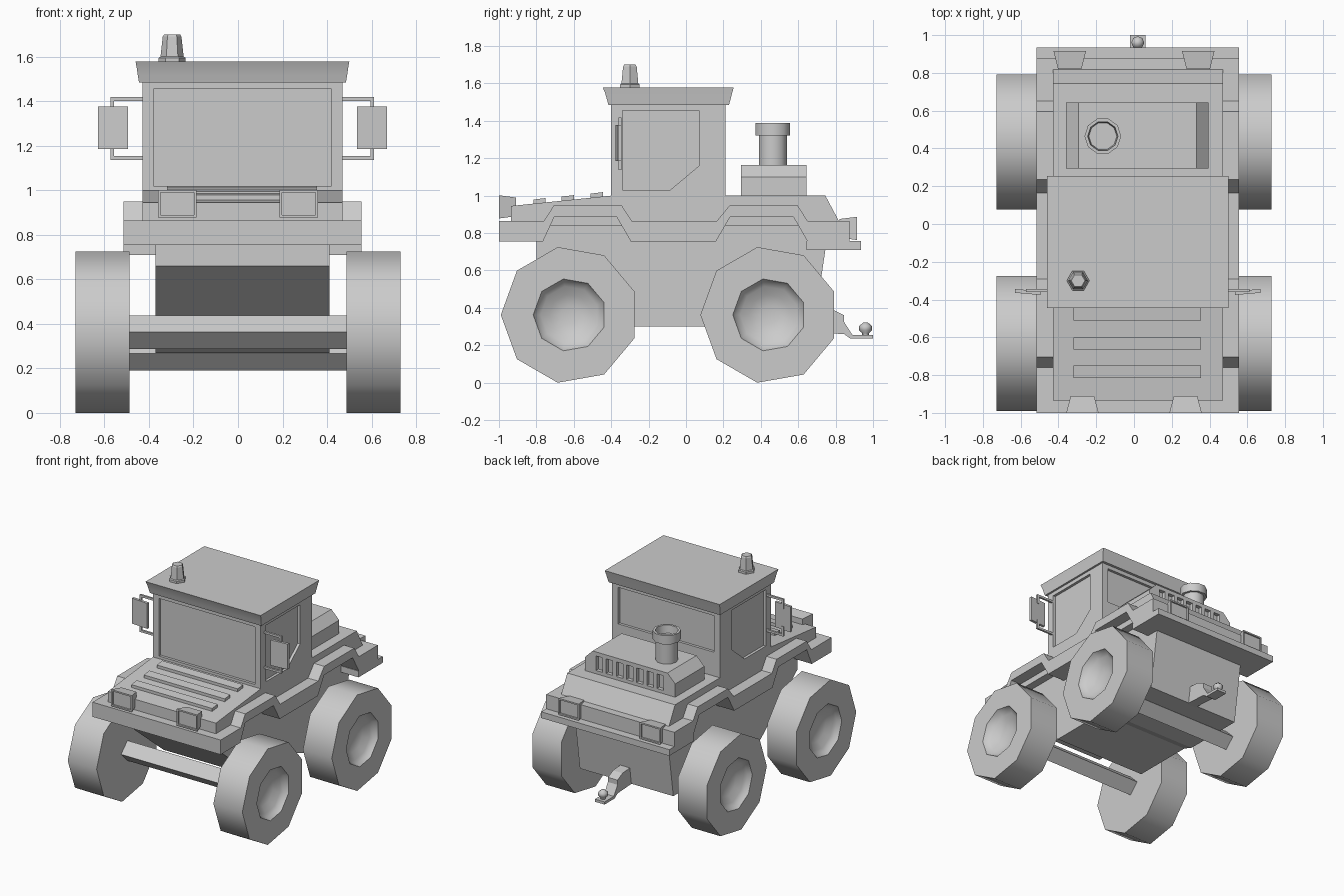
import bpy, bmesh, math

if "Cube" in bpy.data.objects:
    bpy.data.objects.remove(bpy.data.objects["Cube"])

C = 0.02  # body centre line


def loft(name, rings, smooth=None):
    """Skin a list of equal-length vertex rings and cap both ends."""
    bm = bmesh.new()
    vs = [[bm.verts.new(p) for p in r] for r in rings]
    n = len(rings[0])
    for a, b in zip(vs, vs[1:]):
        for i in range(n):
            j = (i + 1) % n
            bm.faces.new((a[i], a[j], b[j], b[i]))
    bm.faces.new(vs[0][::-1])
    bm.faces.new(vs[-1])
    bmesh.ops.recalc_face_normals(bm, faces=bm.faces)
    me = bpy.data.meshes.new(name)
    bm.to_mesh(me)
    bm.free()
    ob = bpy.data.objects.new(name, me)
    bpy.context.collection.objects.link(ob)
    if smooth:
        bpy.ops.object.select_all(action='DESELECT')
        ob.select_set(True)
        bpy.context.view_layer.objects.active = ob
        bpy.ops.object.shade_smooth_by_angle(angle=math.radians(smooth))
    return ob


def prism(name, x0, x1, pts):
    """Extrude a (y, z) profile along x."""
    return loft(name, [[(x, y, z) for y, z in pts] for x in (x0, x1)])


def rect(x0, x1, z0, z1, y):
    return [(x0, y, z0), (x1, y, z0), (x1, y, z1), (x0, y, z1)]


def box(name, x0, x1, y0, y1, z0, z1):
    return loft(name, [rect(x0, x1, z0, z1, y) for y in (y0, y1)])


def flat(x0, x1, y0, y1, z):
    return [(x0, y0, z), (x1, y0, z), (x1, y1, z), (x0, y1, z)]


def upright(name, x, y, n, prof, smooth=None, turn=0.0):
    """Lathe of (radius, z) pairs around a vertical axis."""
    ang = [2 * math.pi * i / n + turn for i in range(n)]
    return loft(name, [[(x + r * math.cos(a), y + r * math.sin(a), z) for a in ang]
                       for r, z in prof], smooth)


def across(name, y, z, n, prof, smooth=None):
    """Lathe of (radius, x) pairs around a sideways axis."""
    ang = [math.pi + 2 * math.pi * i / n for i in range(n)]
    return loft(name, [[(x, y + r * math.cos(a), z + r * math.sin(a)) for a in ang]
                       for r, x in prof], smooth)


def cut(ob, cutters):
    for c in cutters:
        m = ob.modifiers.new('cut', 'BOOLEAN')
        m.operation, m.object, m.solver = 'DIFFERENCE', c, 'EXACT'
        bpy.context.view_layer.objects.active = ob
        bpy.ops.object.modifier_apply(modifier=m.name)
        bpy.data.objects.remove(c)


# wheels with dished hubs
for s, side in ((1, 'right'), (-1, 'left')):
    for y, end in ((-0.622, 'front'), (0.445, 'rear')):
        prof = [(0.368, 0.488), (0.368, 0.729), (0.195, 0.729), (0.18, 0.70),
                (0.155, 0.685), (0.11, 0.655), (0.05, 0.64)]
        across(f'{end}_{side}_wheel', y, 0.3625, 9,
               [(r, s * x) for r, x in prof], 44)

# axles
across('front_axle', -0.622, 0.3625, 4, [(0.076, -0.5), (0.076, 0.5)])
across('rear_axle', 0.445, 0.266, 4, [(0.076, -0.5), (0.076, 0.5)])

# chassis
prism('chassis', -0.37, 0.41,
      [(-0.8, 0.86), (-0.8, 0.66), (-0.36, 0.3), (0.12, 0.3), (0.2, 0.27),
       (0.68, 0.27), (0.745, 0.71), (0.745, 0.86)])

# fender band stepping over the wheels
prism('fender_band', -0.515, 0.555,
      [(-1, 0.755), (-0.765, 0.755), (-0.64 - 0.065, 0.885), (-0.37, 0.885),
       (-0.295, 0.755), (0.16, 0.755), (0.235, 0.885), (0.575, 0.885),
       (0.65, 0.755), (0.875, 0.755), (0.875, 0.865), (0.65, 0.865),
       (0.595, 0.95), (0.235, 0.95), (0.165, 0.865), (-0.29, 0.865),
       (-0.345, 0.95), (-0.705, 0.95), (-0.76, 0.865), (-1, 0.865)])
box('rear_bumper', -0.515, 0.555, 0.645, 0.935, 0.71, 0.757)

# hood and rear deck
prism('body', -0.43, 0.47,
      [(-0.935, 0.84), (-0.935, 0.945), (-0.4, 1.0), (0.745, 1.0),
       (0.825, 0.85), (0.825, 0.84)])
for i, y in enumerate((-0.815, -0.665, -0.51)):
    z = 0.945 + (y + 0.935) * 0.103
    prism(f'hood_louver_{i + 1}', -0.32, 0.355,
          [(y, z - 0.02), (y, z + 0.022), (y + 0.065, z + 0.03), (y + 0.065, z - 0.02)])

# front and rear lamps with recessed lenses
for s, side in ((1, 'right'), (-1, 'left')):
    for end, x, zc, back, face, d in (('front', 0.273, 0.94, -0.91, -1.0, 1),
                                      ('rear', 0.34, 0.825, 0.82, 0.915, -1)):
        def ring(w, h, y):
            return rect(s * x - w, s * x + w, zc - h, zc + h, y)
        loft(f'{end}_{side}_lamp',
             [ring(0.062, 0.05, back), ring(0.086, 0.062, face),
              ring(0.075, 0.051, face), ring(0.075, 0.051, face + 0.012 * d)])

# cab with recessed windows
cab = box('cab', -0.43, 0.47, -0.4, 0.21, 0.98, 1.5)
side_win = [(-0.34, 1.03), (-0.085, 1.03), (0.07, 1.16), (0.07, 1.455), (-0.34, 1.455)]
cut(cab, [box('windshield_cut', -0.38, 0.42, -0.5, -0.38, 1.02, 1.455),
          box('rear_window_cut', -0.38, 0.42, 0.19, 0.3, 1.18, 1.455),
          prism('right_window_cut', 0.45, 0.6, side_win),
          prism('left_window_cut', -0.6, -0.41, side_win)])

# roof with flared rim
loft('roof', [flat(C - w, C + w, y0, y1, z) for w, y0, y1, z in
              ((0.465, -0.415, 0.23, 1.485), (0.47, -0.423, 0.238, 1.515),
               (0.475, -0.433, 0.247, 1.55), (0.48, -0.445, 0.255, 1.578))], 40)

# beacon
upright('beacon', -0.296, -0.3, 6,
        [(0.06, 1.57), (0.06, 1.595), (0.052, 1.6), (0.042, 1.69), (0.036, 1.7)])

# side mirrors on brackets
for s, side in ((1, 'right'), (-1, 'left')):
    def bar(part, a, b, y0, y1, z0, z1):
        xs = sorted((C + s * a, C + s * b))
        box(f'{side}_mirror_{part}', xs[0], xs[1], y0, y1, z0, z1)
    bar('top_arm', 0.44, 0.592, -0.36, -0.345, 1.402, 1.418)
    bar('top_post', 0.576, 0.592, -0.36, -0.345, 1.345, 1.405)
    bar('bottom_arm', 0.44, 0.592, -0.36, -0.345, 1.137, 1.153)
    bar('bottom_post', 0.576, 0.592, -0.36, -0.345, 1.15, 1.21)
    loft(f'{side}_mirror', [[(C + s * 0.515, y - 0.006, z), (C + s * 0.65, y + 0.006, z)][::d]
                            + [(C + s * 0.65, y + 0.026, z), (C + s * 0.515, y + 0.014, z)][::d]
                            for d in (1,) for y, z in ((-0.37, 1.185), (-0.37, 1.377))])

# engine cover with chamfered sides and rear vents
cover = loft('engine_cover', [[(-0.36, y, 0.98), (0.395, y, 0.98), (0.395, y, 1.1),
                               (0.33, y, 1.165), (-0.295, y, 1.165), (-0.36, y, 1.1)]
                              for y in (0.295, 0.643)])
cut(cover, [box('vent_cut', x - 0.027, x + 0.027, 0.615, 0.7, 1.025, 1.135)
            for x in (C - 0.255 + 0.085 * i for i in range(7))])

# exhaust stack with open collar
upright('exhaust', -0.165, 0.465, 10,
        [(0.078, 1.1), (0.078, 1.322), (0.097, 1.322), (0.097, 1.388),
         (0.08, 1.388), (0.074, 1.33)], 44)

# tow hitch and ball
prism('tow_hitch', C - 0.04, C + 0.04,
      [(0.66, 0.4), (0.785, 0.39), (0.845, 0.36), (0.845, 0.325), (0.89, 0.255),
       (1.0, 0.255), (1.0, 0.235), (0.88, 0.235), (0.845, 0.26), (0.66, 0.27)])
upright('tow_ball', C, 0.96, 8,
        [(0.018, 0.25), (0.018, 0.265), (0.034, 0.28), (0.034, 0.303), (0.012, 0.322)], 50)
